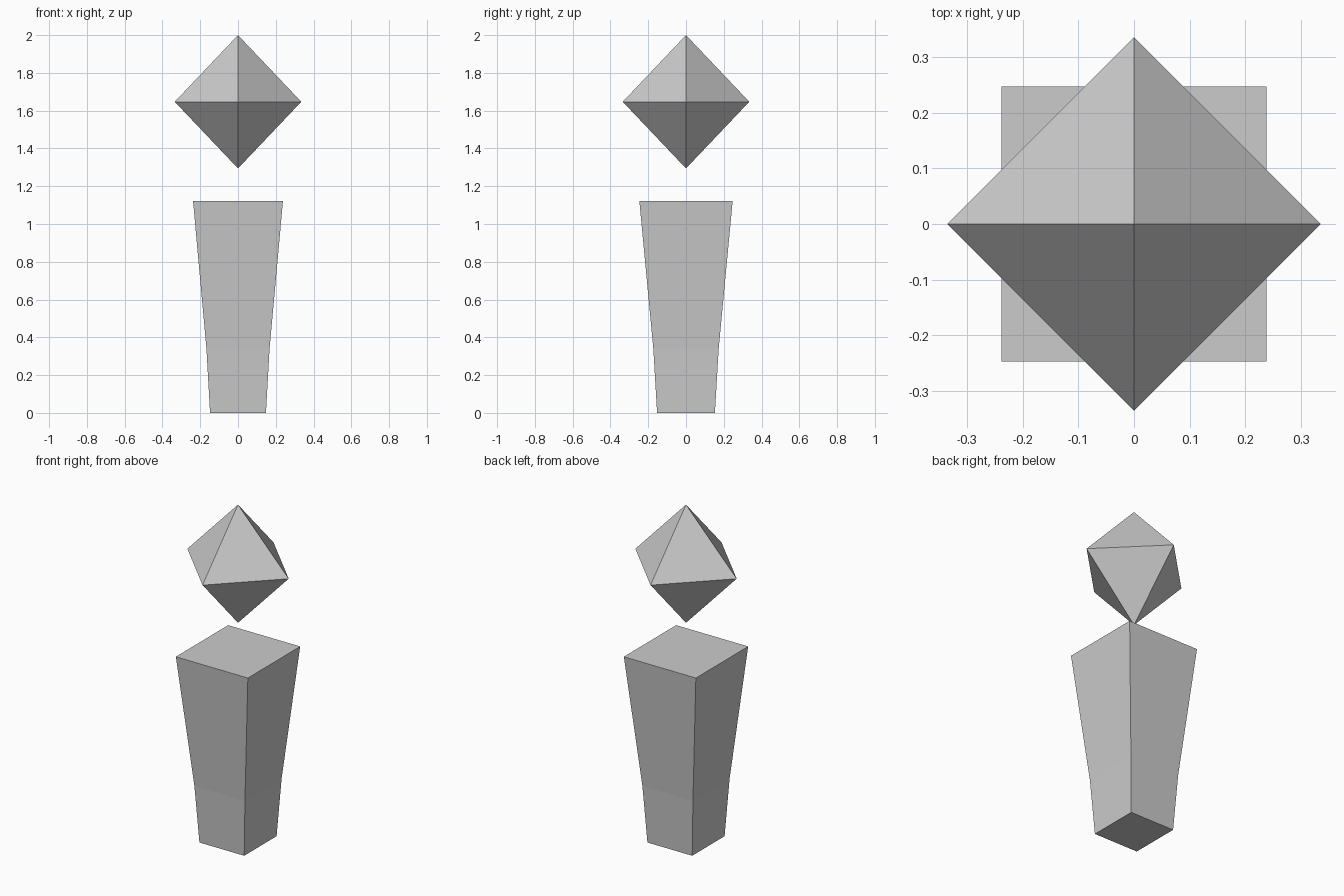
import bpy, bmesh
from math import pi, cos, sin

if "Cube" in bpy.data.objects:
    bpy.data.objects.remove(bpy.data.objects["Cube"])


def add_object(name, bm):
    bmesh.ops.recalc_face_normals(bm, faces=bm.faces)
    mesh = bpy.data.meshes.new(name)
    bm.to_mesh(mesh)
    bm.free()
    obj = bpy.data.objects.new(name, mesh)
    bpy.context.collection.objects.link(obj)
    return obj


# Tapered square post: (height, half width x, half depth y) per ring
sections = [(0.0, 0.148, 0.153), (0.34, 0.167, 0.173), (1.122, 0.238, 0.247)]
bm = bmesh.new()
rings = [[bm.verts.new((sx * hx, sy * hy, z))
          for sx, sy in ((-1, -1), (1, -1), (1, 1), (-1, 1))]
         for z, hx, hy in sections]
for low, high in zip(rings, rings[1:]):
    for i in range(4):
        j = (i + 1) % 4
        bm.faces.new((low[i], low[j], high[j], high[i]))
bm.faces.new(rings[0][::-1])
bm.faces.new(rings[-1])
add_object("tapered_post", bm)

# Floating octahedral crystal, corners on the x and y axes
mid_z, half_height, radius = 1.647, 0.353, 0.335
bm = bmesh.new()
waist = [bm.verts.new((radius * cos(i * pi / 2), radius * sin(i * pi / 2), mid_z))
         for i in range(4)]
for side in (1, -1):
    tip = bm.verts.new((0, 0, mid_z + side * half_height))
    for i in range(4):
        bm.faces.new((waist[i], waist[(i + 1) % 4], tip))
add_object("floating_crystal", bm)
